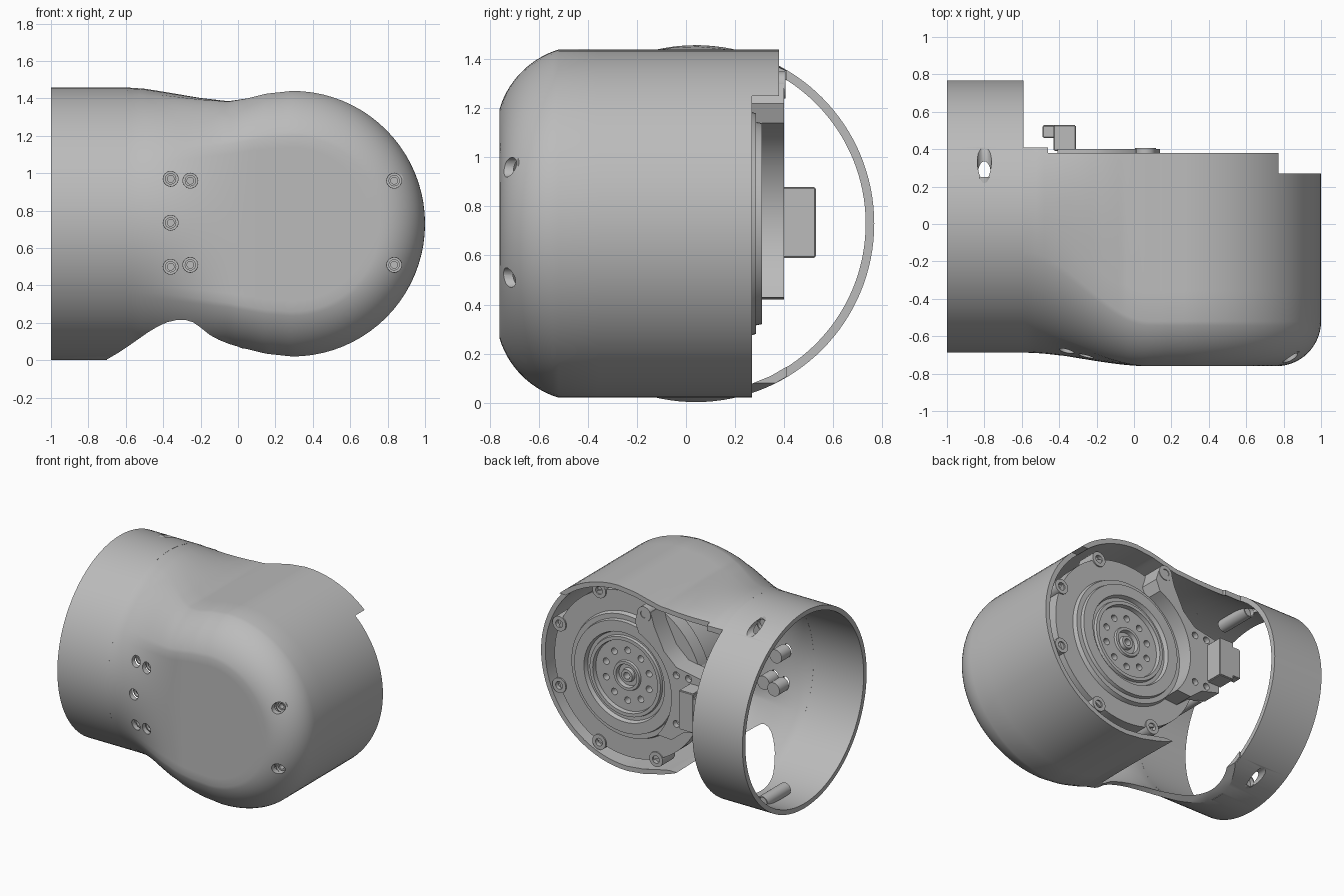
import bpy, bmesh, math
from mathutils import Matrix, Vector

cube = bpy.data.objects.get("Cube")
if cube:
    bpy.data.objects.remove(cube)

grey = bpy.data.materials.new("neutral grey")
grey.use_nodes = True
COL = (0.5, 0.5, 0.5, 1)
grey.diffuse_color = COL
grey.node_tree.nodes["Principled BSDF"].inputs["Base Color"].default_value = COL

CX, CZ = 0.29, 0.73            # axis of the joint drum
RING_R, RING_Y = 0.728, 0.04   # sleeve radius and axis
DRUM_R, FRONT, FILLET = 0.71, -0.76, 0.24
WALL = 0.035


def shade(mesh):
    mesh.shade_smooth()
    mesh.set_sharp_from_angle(angle=math.radians(32))


def finish(name, bm):
    mesh = bpy.data.meshes.new(name)
    bm.to_mesh(mesh)
    bm.free()
    mesh.materials.append(grey)
    shade(mesh)
    obj = bpy.data.objects.new(name, mesh)
    bpy.context.collection.objects.link(obj)
    return obj


def box(name, x0, x1, y0, y1, z0, z1, bevel=0):
    bm = bmesh.new()
    bmesh.ops.create_cube(bm, size=1)
    for v in bm.verts:
        v.co = Vector(((x0 + x1) / 2 + v.co.x * (x1 - x0),
                       (y0 + y1) / 2 + v.co.y * (y1 - y0),
                       (z0 + z1) / 2 + v.co.z * (z1 - z0)))
    if bevel:
        bmesh.ops.bevel(bm, geom=bm.edges[:], offset=bevel, segments=3, affect='EDGES')
    return finish(name, bm)


def lathe(name, profile, x=CX, z=CZ, steps=64):
    """Revolve (radius, y) points about a front-to-back axis."""
    bm = bmesh.new()
    vs = [bm.verts.new((r, y, 0)) for r, y in profile]
    es = [bm.edges.new(p) for p in zip(vs, vs[1:])]
    bmesh.ops.spin(bm, geom=vs + es, cent=(0, 0, 0), axis=(0, 1, 0),
                   angle=math.tau, steps=steps)
    bmesh.ops.remove_doubles(bm, verts=bm.verts[:], dist=1e-5)
    bmesh.ops.recalc_face_normals(bm, faces=bm.faces[:])
    bmesh.ops.translate(bm, verts=bm.verts[:], vec=(x, 0, z))
    return finish(name, bm)


def rod(name, x, z, r, y0, y1, steps=24):
    return lathe(name, [(0, y0), (r, y0), (r, y1), (0, y1)], x, z, steps)


def prism(name, outline, y0, y1):
    bm = bmesh.new()
    face = bm.faces.new([bm.verts.new((x, y0, z)) for x, z in outline])
    out = bmesh.ops.extrude_face_region(bm, geom=[face])
    moved = [v for v in out["geom"] if isinstance(v, bmesh.types.BMVert)]
    bmesh.ops.translate(bm, verts=moved, vec=(0, y1 - y0, 0))
    bmesh.ops.recalc_face_normals(bm, faces=bm.faces[:])
    return finish(name, bm)


def carve(obj, cutters, keep=()):
    """Subtract each cutter, bake the result, and drop the cutters."""
    for c in cutters:
        m = obj.modifiers.new("cut", 'BOOLEAN')
        m.operation, m.solver, m.object = 'DIFFERENCE', 'EXACT', c
    bpy.context.view_layer.update()
    dg = bpy.context.evaluated_depsgraph_get()
    mesh = bpy.data.meshes.new_from_object(obj.evaluated_get(dg))
    obj.modifiers.clear()
    obj.data = mesh
    shade(mesh)
    for c in cutters:
        if c not in keep:
            bpy.data.objects.remove(c)


def smooth(a, b, x):
    t = min(1, max(0, (x - a) / (b - a)))
    return t * t * (3 - 2 * t)


# Half height of the neck along x, dipping where sleeve and drum meet
NECK = [(-0.59, RING_R), (-0.5, 0.722), (-0.4, 0.706), (-0.2, 0.672), (-0.05, 0.655),
        (0.05, 0.67), (0.15, 0.695), (CX, DRUM_R)]


def half_height(x):
    for (xa, ha), (xb, hb) in zip(NECK, NECK[1:]):
        if x <= xb + 1e-6:
            return ha + (hb - ha) * (x - xa) / (xb - xa)


def half_section(x, chamfer):
    """Top half of a cross-section, from back edge to front centre, as (y, z)."""
    back, w = 0.45, smooth(-0.59, 0.08, x)
    th0 = math.acos((back - RING_Y) / RING_R)
    stops = [(th0, 6), (math.radians(105), 14), (math.radians(150), 8)]
    ends = [stops[1][0], stops[2][0], math.pi]
    pts = []
    for part, ((a, n), b) in enumerate(zip(stops, ends)):
        for i in range(n + (part == 2)):
            t = i / n
            th = a + (b - a) * t
            circ = Vector((RING_Y + RING_R * math.cos(th), RING_R * math.sin(th)))
            if part == 0:
                flat = Vector((back + (FRONT + FILLET - back) * t, DRUM_R))
            elif part == 1:
                q = t * math.pi / 2
                arc = Vector((1 - math.sin(q), math.cos(q) - 1))
                arc = arc.lerp(Vector((1 - t, -t)), chamfer)
                flat = Vector((FRONT, DRUM_R)) + FILLET * arc
            else:
                flat = Vector((FRONT, (DRUM_R - FILLET) * (1 - t)))
            pts.append(circ.lerp(flat, w))
    k = half_height(x) / max(p.y for p in pts)
    return [(p.x, p.y * k) for p in pts]


def skin(bm, rows):
    for a, b in zip(rows, rows[1:]):
        for j in range(len(a) - 1):
            bm.faces.new((a[j], a[j + 1], b[j + 1], b[j]))


# Elbow shell: lofted neck, then the drum end swept round its axis
bm = bmesh.new()
CHAMFER, COUNT = 0.4, 40
rows = []
for i in range(COUNT + 1):
    x = -0.59 + (CX + 0.59) * i / COUNT
    top = half_section(x, CHAMFER)
    loop = top + [(y, -z) for y, z in top[-2::-1]]
    rows.append([bm.verts.new((x, y, CZ + z)) for y, z in loop])
skin(bm, rows)
rows = []
for i in range(COUNT + 1):
    s, c = math.cos(math.pi * i / COUNT), math.sin(math.pi * i / COUNT)
    rows.append([bm.verts.new((CX + r * c, y, CZ + r * s))
                 for y, r in half_section(CX, CHAMFER * s * s)])
skin(bm, rows)
bmesh.ops.remove_doubles(bm, verts=bm.verts[:], dist=1e-4)
bmesh.ops.recalc_face_normals(bm, faces=bm.faces[:])
if min(bm.faces, key=lambda f: f.calc_center_median().y).normal.y > 0:
    bmesh.ops.reverse_faces(bm, faces=bm.faces[:])
shell = finish("elbow_shell", bm)
solid = shell.modifiers.new("wall", 'SOLIDIFY')
solid.thickness, solid.offset = WALL, -1

# Underside relief shared by shell and sleeve
relief = prism("relief_cutter", [(-0.7, -0.2), (-0.7, 0.005), (-0.64, 0.04), (-0.58, 0.08),
                                 (-0.53, 0.115), (-0.48, 0.15), (-0.43, 0.18), (-0.38, 0.203),
                                 (-0.33, 0.215), (-0.28, 0.215), (-0.24, 0.203), (-0.2, 0.175),
                                 (-0.15, 0.135), (-0.1, 0.108), (-0.05, 0.088), (0, 0.073),
                                 (0.05, 0.05), (0.05, -0.2)], -1, 1)
relief.hide_render = True
cuts = [relief,
        box("rim_cutter", -0.46, 1.2, 0.38, 1, -0.2, 1.7),
        box("neck_cutter", -0.7, -0.4, 0.41, 1, -0.2, 1.7),
        box("step_cutter", -0.58, 1.2, 0.27, 1, -0.2, 1.25)]
SCREWS = [(-0.36, 0.97, -0.65), (-0.255, 0.96, -0.68), (-0.36, 0.735, -0.675),
          (-0.36, 0.5, -0.65), (-0.255, 0.51, -0.68), (0.835, 0.96, -0.715),
          (0.835, 0.51, -0.715)]
cuts += [rod("screw_cutter", x, z, 0.04, -1, y + 0.12) for x, z, y in SCREWS]
carve(shell, cuts, keep=(relief,))

# Sunken screws in the front, each in its own cup
for x, z, y in SCREWS:
    lathe("front_screw", [(0, y + 0.07), (0.018, y + 0.07), (0.018, y + 0.035),
                          (0.03, y + 0.035), (0.03, y + 0.06), (0.039, y + 0.06),
                          (0.039, y + 0.025), (0.05, y + 0.03), (0.05, y + 0.14), (0, y + 0.14)],
          x, z, 24)

# Round sleeve, with screw bosses running front to back inside it
sleeve = lathe("sleeve", [(RING_R, -1), (RING_R, -0.59), (RING_R - WALL, -0.59),
                          (RING_R - WALL, -1), (RING_R, -1)], 0, 0, 128)
sleeve.data.transform(Matrix.Translation((0, RING_Y, CZ)) @ Matrix.Rotation(-math.pi / 2, 4, 'Z'))
carve(sleeve, [relief] + [rod("slot_cutter", -0.8, CZ + s * 0.665, 0.038, 0.2, 0.6)
                          for s in (1, -1)])
for s in (1, -1):
    lathe("sleeve_boss", [(0, -0.02), (0.046, -0.02), (0.046, 0.25), (0.038, 0.25),
                          (0.038, 0.22), (0, 0.22)], -0.8, CZ + s * 0.66, 24)

# Drive unit: body, stepped face and hub
drive = lathe("drive_unit", [(0, -0.35), (0.48, -0.35), (0.5, -0.33), (0.5, 0.15), (0.61, 0.15),
                             (0.61, 0.255), (0.46, 0.255), (0.45, 0.285), (0.415, 0.285),
                             (0.41, 0.31), (0.33, 0.31), (0.32, 0.28), (0.295, 0.28),
                             (0.29, 0.3), (0.265, 0.3), (0.26, 0.27), (0.11, 0.27),
                             (0.105, 0.285), (0.085, 0.285), (0.08, 0.255), (0.05, 0.255),
                             (0.045, 0.28), (0.025, 0.28), (0.025, 0.2), (0, 0.2)], steps=96)


def around(radius, deg):
    a = math.radians(deg)
    return CX + radius * math.cos(a), CZ + radius * math.sin(a)


carve(drive, [rod("bolt_cutter", *around(0.185, 18 + 36 * i), 0.024, 0.2, 0.35, 20)
              for i in range(10)])

# Mounting ears around the drive, the upper one raised
for deg in (22, 67, 112, -22, -67, -112):
    x, z = around(0.61, deg)
    y = 0.405 if deg == 112 else 0.265
    lathe("mounting_ear", [(0, 0.12), (0.055, 0.12), (0.055, y), (0.028, y),
                           (0.028, y - 0.03), (0, y - 0.03)], x, z, 28)

# Side bracket with a curved inner edge, and the block behind it
outline = [(0.11, 1.32), (0.01, 1.32), (-0.02, 1.22), (-0.1, 1.06), (-0.2, 0.97), (-0.41, 0.93),
           (-0.41, 0.54), (-0.26, 0.5), (-0.16, 0.42)]
outline += [around(0.45, d) for d in range(222, 108, -6)] + [(0.14, 1.22)]
bracket = prism("side_bracket", outline, 0.25, 0.4)
BOLTS = [(x, z) for x in (-0.2, -0.3) for z in (0.55, 0.91)]
carve(bracket, [rod("bolt_cutter", x, z, 0.025, 0.36, 0.5, 20) for x, z in BOLTS])
box("bracket_block", -0.41, -0.19, 0.05, 0.26, 0.56, 0.91)

# Cable connector and rear posts
box("connector_body", -0.43, -0.31, 0.39, 0.53, 0.59, 0.88, 0.006)
box("connector_lip", -0.49, -0.42, 0.46, 0.528, 0.62, 0.85, 0.006)
for x, z in BOLTS:
    rod("rear_post", x - 0.06, z, 0.035, -0.2, 0.26)
